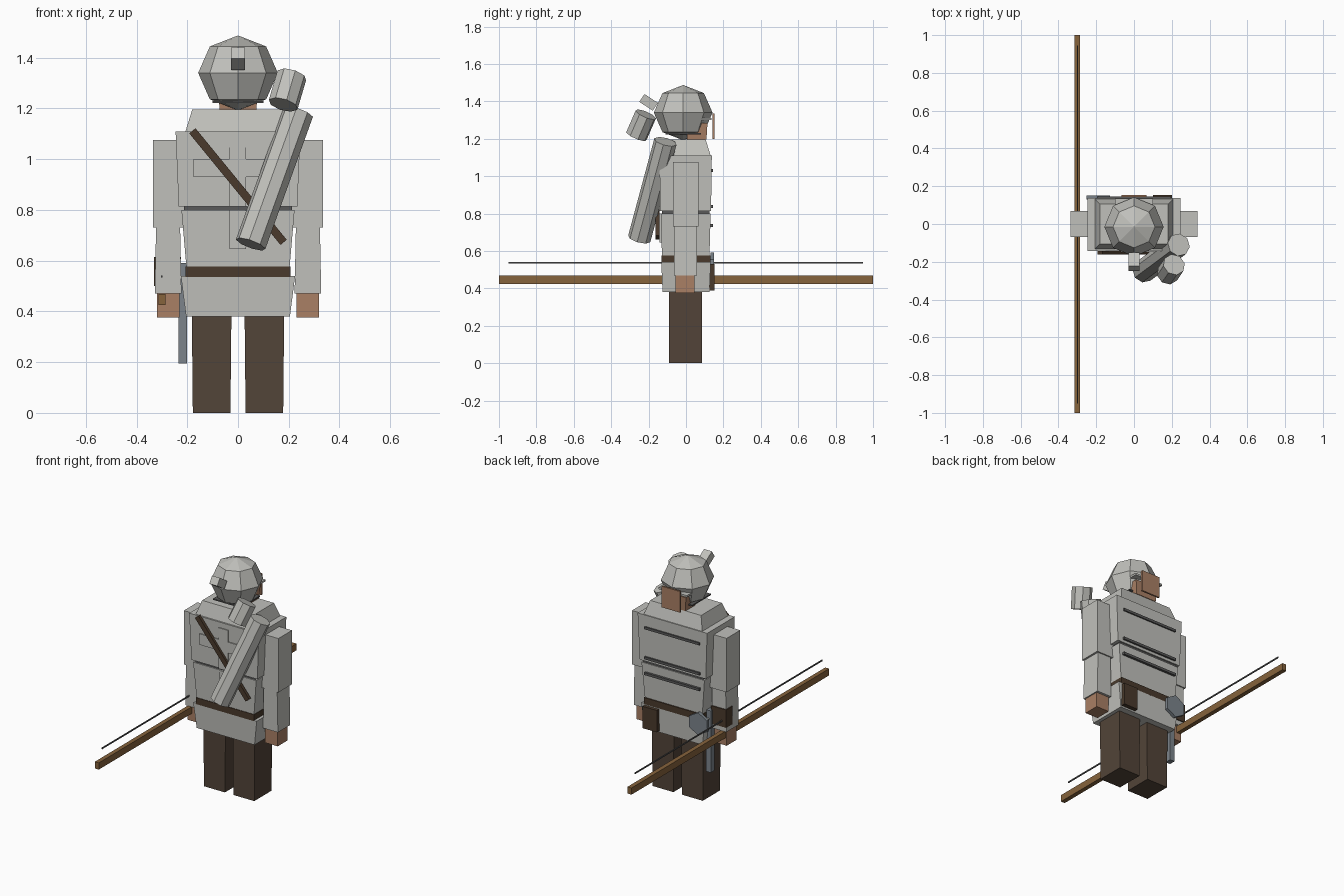
import bpy, bmesh, math
from mathutils import Vector, Matrix

if "Cube" in bpy.data.objects:
    bpy.data.objects.remove(bpy.data.objects["Cube"])


def material(name, rgb):
    m = bpy.data.materials.new(name)
    m.use_nodes = True
    m.diffuse_color = (*rgb, 1)
    m.node_tree.nodes["Principled BSDF"].inputs["Base Color"].default_value = (*rgb, 1)
    return m


MAIL = material("pale grey", (0.53, 0.53, 0.5))
DARK = material("dark grey", (0.1, 0.1, 0.1))
CLOTH = material("brown cloth", (0.085, 0.058, 0.04))
LEATHER = material("dark leather", (0.068, 0.042, 0.025))
SKIN = material("skin", (0.4, 0.215, 0.13))
WOOD = material("bow wood", (0.24, 0.125, 0.045))
STEEL = material("blue steel", (0.2, 0.23, 0.26))


def finish(name, bm, mat):
    bmesh.ops.recalc_face_normals(bm, faces=bm.faces)
    me = bpy.data.meshes.new(name)
    bm.to_mesh(me)
    bm.free()
    me.materials.append(mat)
    ob = bpy.data.objects.new(name, me)
    bpy.context.collection.objects.link(ob)
    return ob


def box(name, mat, x, y, z, top=(1, 1), bottom=(1, 1), rot=None):
    """Box over x, y, z ranges; top and bottom scale its ends in x and y."""
    bm = bmesh.new()
    bmesh.ops.create_cube(bm, size=1)
    centre = Vector([(r[0] + r[1]) / 2 for r in (x, y, z)])
    for v in bm.verts:
        k = top if v.co.z > 0 else bottom
        v.co = Vector((v.co.x * (x[1] - x[0]) * k[0],
                       v.co.y * (y[1] - y[0]) * k[1],
                       v.co.z * (z[1] - z[0])))
        if rot:
            v.co = rot @ v.co
        v.co += centre
    return finish(name, bm, mat)


def tube(name, mat, a, b, radius, sides=8):
    a, b = Vector(a), Vector(b)
    bm = bmesh.new()
    turn = (b - a).to_track_quat('Z', 'Y').to_matrix().to_4x4()
    bmesh.ops.create_cone(bm, cap_ends=True, segments=sides, radius1=radius,
                          radius2=radius, depth=(b - a).length,
                          matrix=Matrix.Translation((a + b) / 2) @ turn)
    return finish(name, bm, mat)


# Legs, arms and hands on both sides
for side, s in (("left", 1), ("right", -1)):
    def span(lo, hi):
        return tuple(sorted((s * lo, s * hi)))
    box(side + "_leg", CLOTH, span(0.026, 0.182), (-0.09, 0.085), (0, 0.39), bottom=(0.95, 1))
    box(side + "_upper_arm", MAIL, span(0.21, 0.335), (-0.07, 0.068), (0.73, 1.075))
    box(side + "_forearm", MAIL, span(0.223, 0.328), (-0.065, 0.06), (0.47, 0.74), top=(0.9, 1))
    box(side + "_hand", SKIN, span(0.23, 0.32), (-0.055, 0.045), (0.375, 0.475))

# Body
box("tunic_skirt", MAIL, (-0.225, 0.225), (-0.132, 0.132), (0.38, 0.54), bottom=(0.91, 0.95))
box("belt", LEATHER, (-0.206, 0.206), (-0.132, 0.132), (0.535, 0.577))
box("lower_torso", MAIL, (-0.223, 0.223), (-0.135, 0.132), (0.57, 0.8), bottom=(0.91, 0.95))
box("waist_join", DARK, (-0.212, 0.212), (-0.128, 0.126), (0.79, 0.82))
box("upper_torso", MAIL, (-0.246, 0.246), (-0.142, 0.138), (0.813, 1.11), bottom=(0.95, 0.97))
box("shoulder_yoke", MAIL, (-0.21, 0.21), (-0.135, 0.135), (1.1, 1.195), top=(0.86, 0.78))

# Cross on one side of the torso, straps on the other
box("cross_upright_upper", MAIL, (-0.034, 0.032), (-0.147, -0.14), (0.813, 1.075))
box("cross_upright_lower", MAIL, (-0.034, 0.032), (-0.141, -0.132), (0.645, 0.8))
box("cross_bar", MAIL, (-0.175, 0.175), (-0.147, -0.14), (0.93, 1.0))
for i, z in enumerate((1.03, 0.838, 0.737)):
    box("chest_strap_%d" % (i + 1), DARK, (-0.195, 0.195), (0.125, 0.145), (z - 0.008, z + 0.008))

# Diagonal carrying strap
lean = math.atan2(-0.36, 0.44)
box("carrying_strap", LEATHER, (-0.016, 0.016), (-0.162, -0.143), (0.608, 1.176),
    rot=Matrix.Rotation(-lean, 3, 'Y').inverted())

# Quiver and its loose cap
tube("quiver", MAIL, (0.05, -0.25, 0.665), (0.237, -0.11, 1.185), 0.062)
tube("quiver_cap", MAIL, (0.178, -0.265, 1.215), (0.212, -0.215, 1.33), 0.06)

# Helmet, open at the lower face
bm = bmesh.new()
bmesh.ops.create_uvsphere(bm, u_segments=8, v_segments=4, radius=0.157)
bmesh.ops.scale(bm, vec=(1, 1, 0.94), verts=bm.verts)
bmesh.ops.translate(bm, vec=(0, -0.015, 1.34), verts=bm.verts)
finish("helmet", bm, MAIL)
box("helmet_rim", DARK, (-0.1, 0.1), (-0.11, 0.08), (1.222, 1.23))
box("helmet_brow", MAIL, (-0.1, 0.1), (-0.02, 0.135), (1.3, 1.312))
box("jaw", SKIN, (-0.08, 0.08), (0, 0.115), (1.195, 1.285), bottom=(0.9, 0.9))
box("face", SKIN, (-0.065, 0.065), (0.142, 0.153), (1.2, 1.335))
box("helmet_knob", MAIL, (-0.028, 0.028), (-0.243, -0.157), (1.37, 1.42),
    rot=Matrix.Rotation(math.radians(-33), 3, 'X'))

# Gear at the belt and wrist
box("pouch", LEATHER, (0.1, 0.2), (0.12, 0.153), (0.39, 0.53))
tube("axe_head", STEEL, (-0.19, 0.13, 0.52), (-0.19, 0.15, 0.52), 0.072, 6)
box("axe_shaft", STEEL, (-0.235, -0.202), (0.045, 0.085), (0.195, 0.59))
box("bracer", LEATHER, (-0.331, -0.225), (0, 0.066), (0.5, 0.615))

# Bow and bowstring
box("bow", WOOD, (-0.314, -0.286), (-1, 1), (0.425, 0.468))
box("bowstring", DARK, (-0.303, -0.297), (-0.95, 0.945), (0.533, 0.541))
